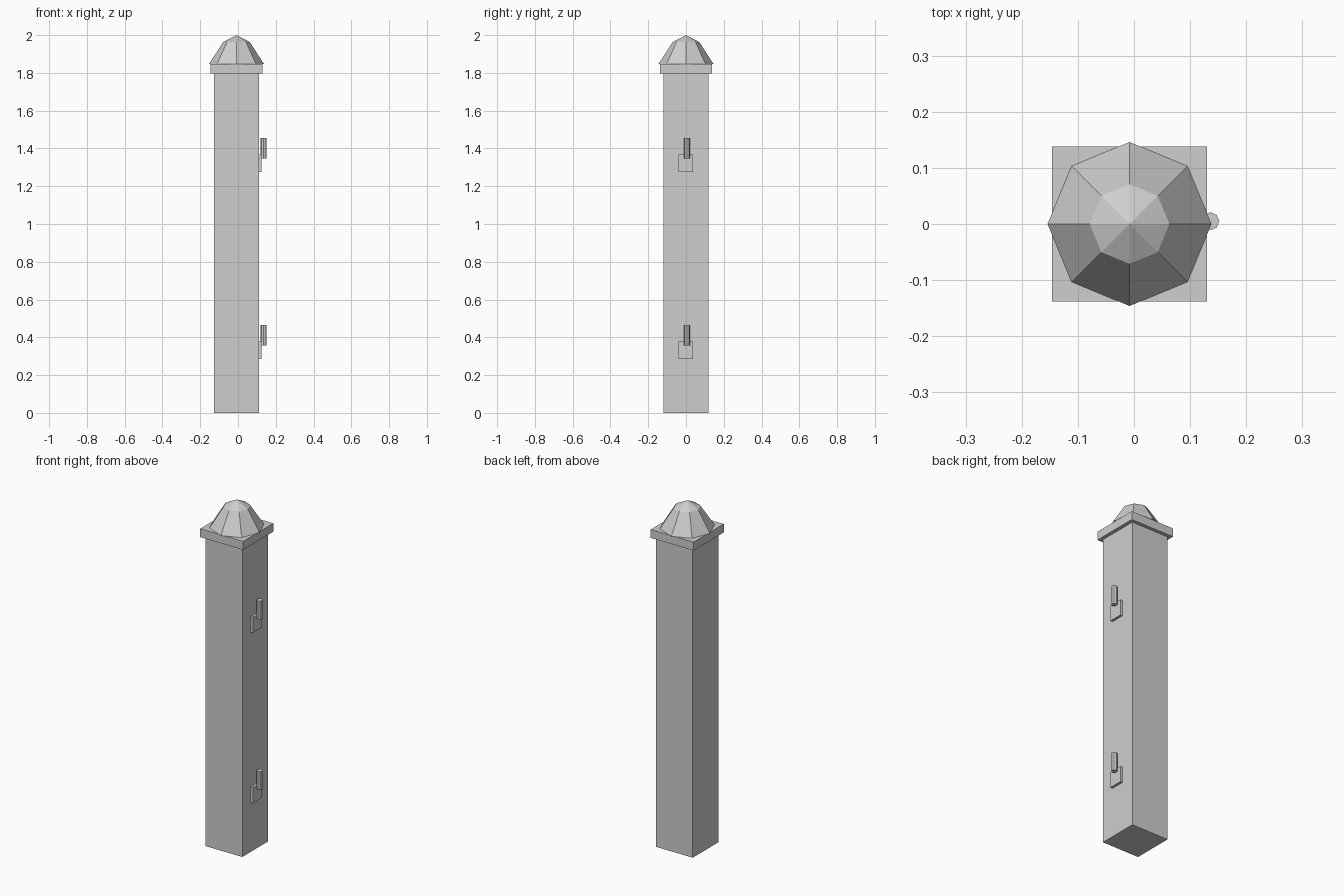
import bpy
import bmesh
from math import pi, cos, sin

if "Cube" in bpy.data.objects:
    bpy.data.objects.remove(bpy.data.objects["Cube"], do_unlink=True)

CX = -0.008  # post axis, offset because the hinges stick out to one side

stone = bpy.data.materials.new("light grey")
stone.use_nodes = True
stone.diffuse_color = (0.62, 0.62, 0.62, 1)
stone.node_tree.nodes["Principled BSDF"].inputs["Base Color"].default_value = (0.62, 0.62, 0.62, 1)


def finish(name, bm):
    bmesh.ops.recalc_face_normals(bm, faces=bm.faces)
    mesh = bpy.data.meshes.new(name)
    bm.to_mesh(mesh)
    bm.free()
    mesh.materials.append(stone)
    obj = bpy.data.objects.new(name, mesh)
    bpy.context.collection.objects.link(obj)
    return obj


def box(name, low, high):
    bm = bmesh.new()
    bmesh.ops.create_cube(bm, size=1)
    for v in bm.verts:
        for i in range(3):
            v.co[i] = low[i] if v.co[i] < 0 else high[i]
    return finish(name, bm)


def lathe(name, x, y, profile, sides=8):
    """Closed faceted solid from (radius, z) rings; zero radius makes a tip."""
    bm = bmesh.new()
    rings = []
    for r, z in profile:
        count = sides if r > 0 else 1
        rings.append([bm.verts.new((x + r * cos(2 * pi * k / sides),
                                    y + r * sin(2 * pi * k / sides), z))
                      for k in range(count)])
    for a, b in zip(rings, rings[1:]):
        for k in range(sides):
            n = (k + 1) % sides
            if len(b) == 1:
                bm.faces.new((a[k], a[n], b[0]))
            else:
                bm.faces.new((a[k], a[n], b[n], b[k]))
    for ring in (rings[0], rings[-1]):
        if len(ring) > 1:
            bm.faces.new(ring)
    return finish(name, bm)


# Shaft and square cap slab
box("post_shaft", (CX - 0.118, -0.118, 0), (CX + 0.118, 0.118, 1.8))
box("cap_slab", (CX - 0.138, -0.138, 1.797), (CX + 0.138, 0.138, 1.846))

# Eight-sided dome
lathe("cap_dome", CX, 0, [(0.146, 1.846), (0.071, 1.963), (0, 2)])

# Two gate hinges: a wall plate with an upright pin
for label, z in (("lower", 0.286), ("upper", 1.276)):
    box(label + "_hinge_plate", (0.1, -0.041, z), (0.124, 0.038, z + 0.091))
    lathe(label + "_hinge_pin", 0.136, 0.005,
          [(0.016, z + 0.071), (0.016, z + 0.178)])
